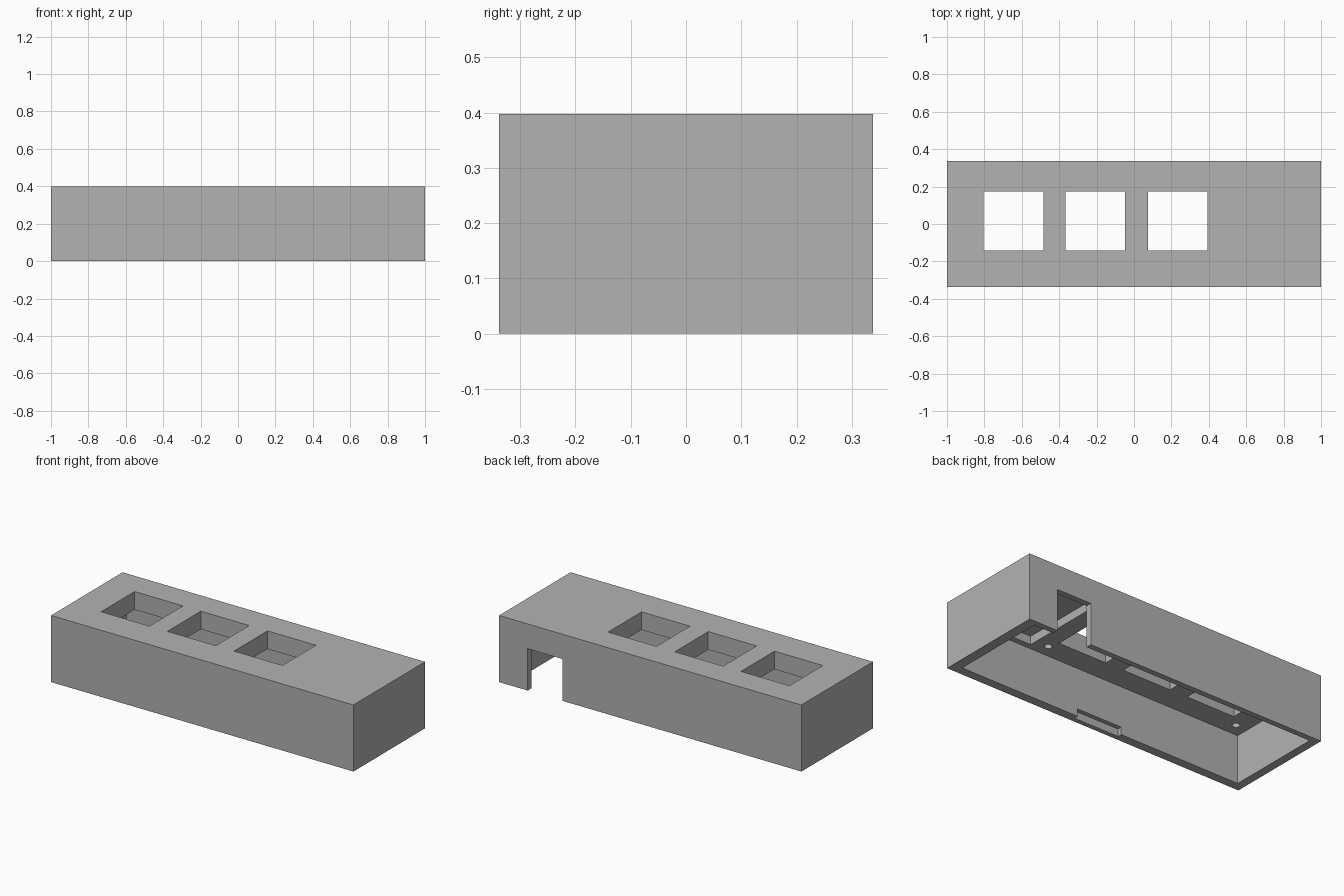
import bpy
import bmesh
from mathutils import Matrix, Vector

default = bpy.data.objects.get("Cube")
if default:
    bpy.data.objects.remove(default, do_unlink=True)

HALF_Y, HEIGHT = 0.338, 0.398
CEILING = 0.29          # underside of the thick top plate
LOW, HIGH = -0.05, 0.5  # overshoot for through cuts

grey = bpy.data.materials.new("plain grey")
grey.use_nodes = True
grey.diffuse_color = (0.448, 0.448, 0.448, 1)
grey.node_tree.nodes["Principled BSDF"].inputs["Base Color"].default_value = grey.diffuse_color


def add_object(name, bm):
    mesh = bpy.data.meshes.new(name)
    bm.to_mesh(mesh)
    bm.free()
    obj = bpy.data.objects.new(name, mesh)
    bpy.context.collection.objects.link(obj)
    return obj


def box(name, x, y, z):
    """Box from (min, max) pairs on each axis."""
    lo, hi = map(Vector, zip(x, y, z))
    bm = bmesh.new()
    place = Matrix.Translation((lo + hi) / 2) @ Matrix.Diagonal((*(hi - lo), 1))
    bmesh.ops.create_cube(bm, size=1, matrix=place)
    return add_object(name, bm)


def rod(name, x, y, z, radius):
    bm = bmesh.new()
    place = Matrix.Translation((x, y, (z[0] + z[1]) / 2))
    bmesh.ops.create_cone(bm, cap_ends=True, segments=24, radius1=radius,
                          radius2=radius, depth=z[1] - z[0], matrix=place)
    return add_object(name, bm)


def cut(target, cutter):
    cutter.hide_render = True
    mod = target.modifiers.new(cutter.name, "BOOLEAN")
    mod.operation, mod.solver, mod.object = "DIFFERENCE", "EXACT", cutter
    bpy.context.view_layer.objects.active = target
    bpy.ops.object.modifier_apply(modifier=mod.name)
    bpy.data.objects.remove(cutter, do_unlink=True)


# Outer casing, open underneath
casing = box("casing", (-1, 1), (-HALF_Y, HALF_Y), (0, HEIGHT))
casing.data.materials.append(grey)
cut(casing, box("cavity", (-0.95, 0.94), (-0.284, 0.304), (LOW, CEILING)))

# Three square openings through the top plate
for left in (-0.805, -0.367, 0.074):
    cut(casing, box("top_opening", (left, left + 0.32), (-0.143, 0.173), (0.2, HIGH)))

# Shallow pocket in the ceiling beside the openings
cut(casing, box("ceiling_pocket", (0.5, 0.86), (-0.25, 0.27), (0.2, 0.34)))

# Doorway in the back wall
cut(casing, box("back_notch", (0.58, 0.81), (0.27, 0.4), (LOW, 0.25)))

# Catch slot on the inside of the front wall
cut(casing, box("catch_slot", (-0.15, 0.15), (-0.31, -0.25), (LOW, 0.045)))

# Blind screw holes in the ceiling
for x in (-0.873, 0.416):
    for y in (-0.207, 0.237):
        cut(casing, rod("screw_hole", x, y, (0.2, 0.35), 0.021))
